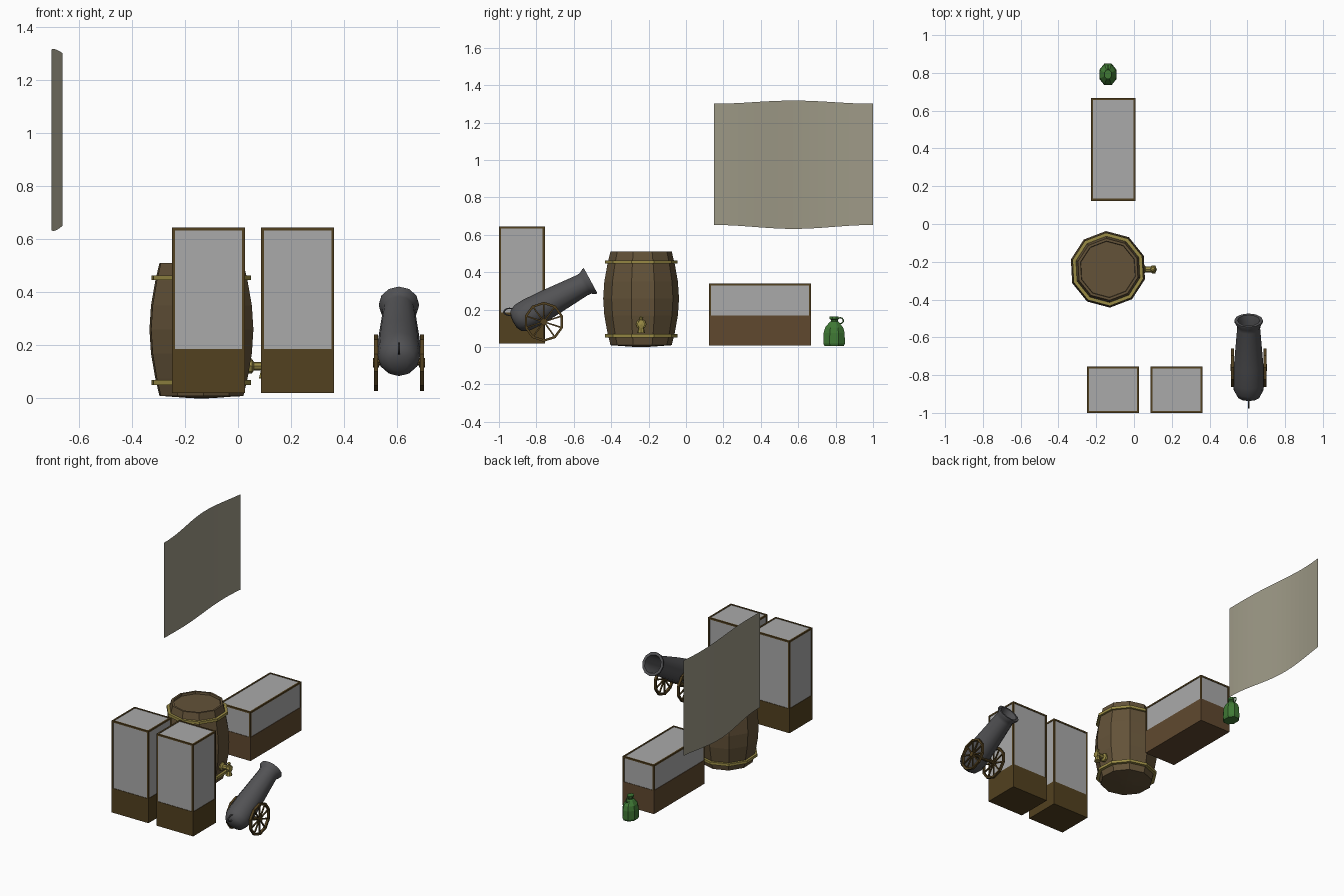
import bpy, bmesh
from math import pi, cos, sin, radians
from mathutils import Matrix, Vector

if "Cube" in bpy.data.objects:
    bpy.data.objects.remove(bpy.data.objects["Cube"])


def material(name, rgb):
    m = bpy.data.materials.new(name)
    m.diffuse_color = (*rgb, 1)
    m.use_nodes = True
    m.node_tree.nodes["Principled BSDF"].inputs["Base Color"].default_value = m.diffuse_color
    return m


WOOD = material("dark_wood", (0.085, 0.052, 0.014))
REDWOOD = material("red_wood", (0.115, 0.066, 0.028))
OAK = material("oak", (0.125, 0.085, 0.04))
BRASS = material("brass", (0.32, 0.26, 0.06))
IRON = material("iron", (0.085, 0.085, 0.09))
GREEN = material("green_glass", (0.05, 0.19, 0.035))
CLOTH = material("cloth", (0.34, 0.32, 0.24))
GLASS = material("pane_grey", (0.4, 0.4, 0.4))


def finish(bm, name, mat, smooth=False):
    bmesh.ops.recalc_face_normals(bm, faces=bm.faces)
    me = bpy.data.meshes.new(name)
    bm.to_mesh(me)
    bm.free()
    ob = bpy.data.objects.new(name, me)
    bpy.context.collection.objects.link(ob)
    me.materials.append(mat)
    if smooth:
        bpy.ops.object.select_all(action='DESELECT')
        ob.select_set(True)
        bpy.context.view_layer.objects.active = ob
        bpy.ops.object.shade_smooth_by_angle(angle=radians(40))
    return ob


def add_box(bm, lo, hi):
    lo, hi = Vector(lo), Vector(hi)
    m = Matrix.Translation((lo + hi) / 2) @ Matrix.Diagonal((*(hi - lo), 1))
    bmesh.ops.create_cube(bm, size=1, matrix=m)


def lathe(bm, profile, n, mat=Matrix(), phase=0.0, closed=False):
    """Revolve (radius, height) points around local z."""
    rings = []
    for r, z in profile:
        if r == 0:
            rings.append([bm.verts.new(mat @ Vector((0, 0, z)))] * n)
        else:
            rings.append([bm.verts.new(mat @ Vector((r * cos(phase + 2 * pi * i / n),
                                                     r * sin(phase + 2 * pi * i / n), z)))
                          for i in range(n)])
    pairs = list(zip(rings, rings[1:]))
    if closed:
        pairs.append((rings[-1], rings[0]))
    for a, b in pairs:
        for i in range(n):
            j = (i + 1) % n
            quad = list(dict.fromkeys((a[i], a[j], b[j], b[i])))
            if len(quad) > 2:
                bm.faces.new(quad)


def ring_profile(r, t, k=6):
    return [(r + t * cos(2 * pi * i / k), t * sin(2 * pi * i / k)) for i in range(k)]


# Display cases: wooden base, grey panes, thin edge frame
def display_case(name, lo, hi, split, mat, t=0.011):
    (x0, y0, z0), (x1, y1, z1) = lo, hi
    bm = bmesh.new()
    add_box(bm, lo, (x1, y1, split))
    finish(bm, name + "_base", mat)
    bm = bmesh.new()
    e = 0.003
    add_box(bm, (x0 + e, y0 + e, split), (x1 - e, y1 - e, z1 - e))
    finish(bm, name + "_panes", GLASS)
    bm = bmesh.new()
    for x in (x0, x1 - t):
        add_box(bm, (x, y0, z1 - t), (x + t, y1, z1))
        for y in (y0, y1 - t):
            add_box(bm, (x, y, split), (x + t, y + t, z1 - t))
    for y in (y0, y1 - t):
        add_box(bm, (x0 + t, y, z1 - t), (x1 - t, y + t, z1))
    finish(bm, name + "_frame", WOOD)


display_case("tall_case_left", (-0.249, -1.0, 0.02), (0.027, -0.755, 0.644), 0.186, WOOD)
display_case("tall_case_right", (0.087, -1.0, 0.02), (0.363, -0.755, 0.644), 0.186, WOOD)
display_case("low_case", (-0.227, 0.123, 0.008), (0.008, 0.668, 0.34), 0.168, REDWOOD)

# Barrel with recessed lid
B = Matrix.Translation((-0.138, -0.24, 0))
PH = radians(93)
bm = bmesh.new()
lathe(bm, [(0, 0), (0.04, 0.001), (0.164, 0.01), (0.18, 0.075), (0.197, 0.17), (0.203, 0.26),
           (0.197, 0.35), (0.18, 0.445), (0.164, 0.51), (0.15, 0.51), (0.148, 0.496),
           (0, 0.496)], 10, B, PH)
finish(bm, "barrel", OAK)

# Barrel hoops
for name, z in (("lower_hoop", 0.06), ("upper_hoop", 0.455)):
    bm = bmesh.new()
    lathe(bm, [(0.165, z - 0.009), (0.194, z - 0.009), (0.194, z + 0.009), (0.165, z + 0.009)],
          10, B, PH, closed=True)
    finish(bm, name, BRASS)

# Spigot: stem, spout and handle
bm = bmesh.new()
stem = Matrix.Translation((0.03, -0.24, 0.122)) @ Matrix.Rotation(pi / 2, 4, 'Y')
lathe(bm, [(0, 0), (0.028, 0.0), (0.028, 0.022), (0.016, 0.03), (0.016, 0.06), (0.021, 0.066),
           (0.021, 0.084), (0, 0.088)], 8, stem)
tap = Matrix.Translation((0.1, -0.24, 0))
lathe(bm, [(0, 0.076), (0.021, 0.076), (0.014, 0.105), (0.014, 0.14), (0.009, 0.146),
           (0.012, 0.158), (0, 0.166)], 8, tap)
finish(bm, "spigot", BRASS)

# Bottle, oval in plan, with a small finger ring
bm = bmesh.new()
oval = Matrix.Translation((-0.138, 0.792, 0)) @ Matrix.Diagonal((0.8, 1, 1, 1))
lathe(bm, [(0, 0.005), (0.055, 0.005), (0.062, 0.018), (0.061, 0.075), (0.052, 0.105),
           (0.028, 0.132), (0.019, 0.138), (0.019, 0.146), (0.026, 0.15), (0.026, 0.163),
           (0, 0.163)], 8, oval, pi / 8)
finish(bm, "bottle", GREEN)
bm = bmesh.new()
loop = Matrix.Translation((-0.138, 0.825, 0.141)) @ Matrix.Rotation(pi / 2, 4, 'Y')
lathe(bm, ring_profile(0.016, 0.0035), 10, loop, closed=True)
finish(bm, "bottle_ring", GREEN)

# Cannon barrel, pitched up, with open bore
CX, PITCH, LEN = 0.607, radians(28.4), 0.47
axis = Vector((0, cos(PITCH), sin(PITCH)))
rear = Vector((CX, -0.51, 0.355)) - axis * LEN
C = Matrix.Translation(rear) @ Matrix.Rotation(PITCH - pi / 2, 4, 'X')
bm = bmesh.new()
lathe(bm, [(0, 0), (0.035, 0.003), (0.063, 0.018), (0.079, 0.05), (0.082, 0.1), (0.078, 0.2),
           (0.061, 0.42), (0.063, 0.44), (0.076, 0.46), (0.076, LEN), (0.059, LEN),
           (0.05, 0.43), (0.05, 0.2), (0, 0.2)], 12, C)
finish(bm, "cannon_barrel", IRON, True)

# Breech ring
bm = bmesh.new()
R = (Matrix.Translation((CX, -0.943, 0.188)) @ Matrix.Diagonal((1, 1, 0.65, 1))
     @ Matrix.Rotation(pi / 2, 4, 'Y'))
lathe(bm, ring_profile(0.03, 0.005), 12, R, closed=True)
finish(bm, "breech_ring", IRON, True)

# Spoked wheels and axle
WY, WZ, WR = -0.76, 0.135, 0.107
for name, wx in (("left_wheel", 0.521), ("right_wheel", 0.694)):
    W = Matrix.Translation((wx, WY, WZ)) @ Matrix.Rotation(pi / 2, 4, 'Y')
    bm = bmesh.new()
    h = 0.008
    lathe(bm, [(WR - 0.013, -h), (WR, -h), (WR, h), (WR - 0.013, h)], 10, W, closed=True)
    lathe(bm, [(0, -0.011), (0.018, -0.011), (0.018, 0.011), (0, 0.011)], 8, W)
    for i in range(10):
        S = (W @ Matrix.Rotation(2 * pi * i / 10, 4, 'Z') @ Matrix.Translation((0.055, 0, 0))
             @ Matrix.Diagonal((0.085, 0.008, 0.008, 1)))
        bmesh.ops.create_cube(bm, size=1, matrix=S)
    finish(bm, name, WOOD)
bm = bmesh.new()
A = Matrix.Translation((0.52, WY, WZ)) @ Matrix.Rotation(pi / 2, 4, 'Y')
lathe(bm, [(0, 0), (0.01, 0), (0.01, 0.175), (0, 0.175)], 8, A)
finish(bm, "axle", WOOD)

# Hanging cloth sheet, gently waved
bm = bmesh.new()
N = 20
cols = []
for i in range(N + 1):
    y = 0.15 + 0.845 * i / N
    y = 0.15 + (1.0 - 0.15) * i / N
    x = -0.683 + 0.021 * cos(pi * (y - 0.18) / 0.54)
    b = 0.5 - 0.5 * cos(2 * pi * i / N)
    cols.append((bm.verts.new((x, y, 0.653 - 0.021 * b)), bm.verts.new((x, y, 1.301 + 0.017 * b))))
for a, b in zip(cols, cols[1:]):
    bm.faces.new((a[0], b[0], b[1], a[1]))
finish(bm, "cloth_sheet", CLOTH)
